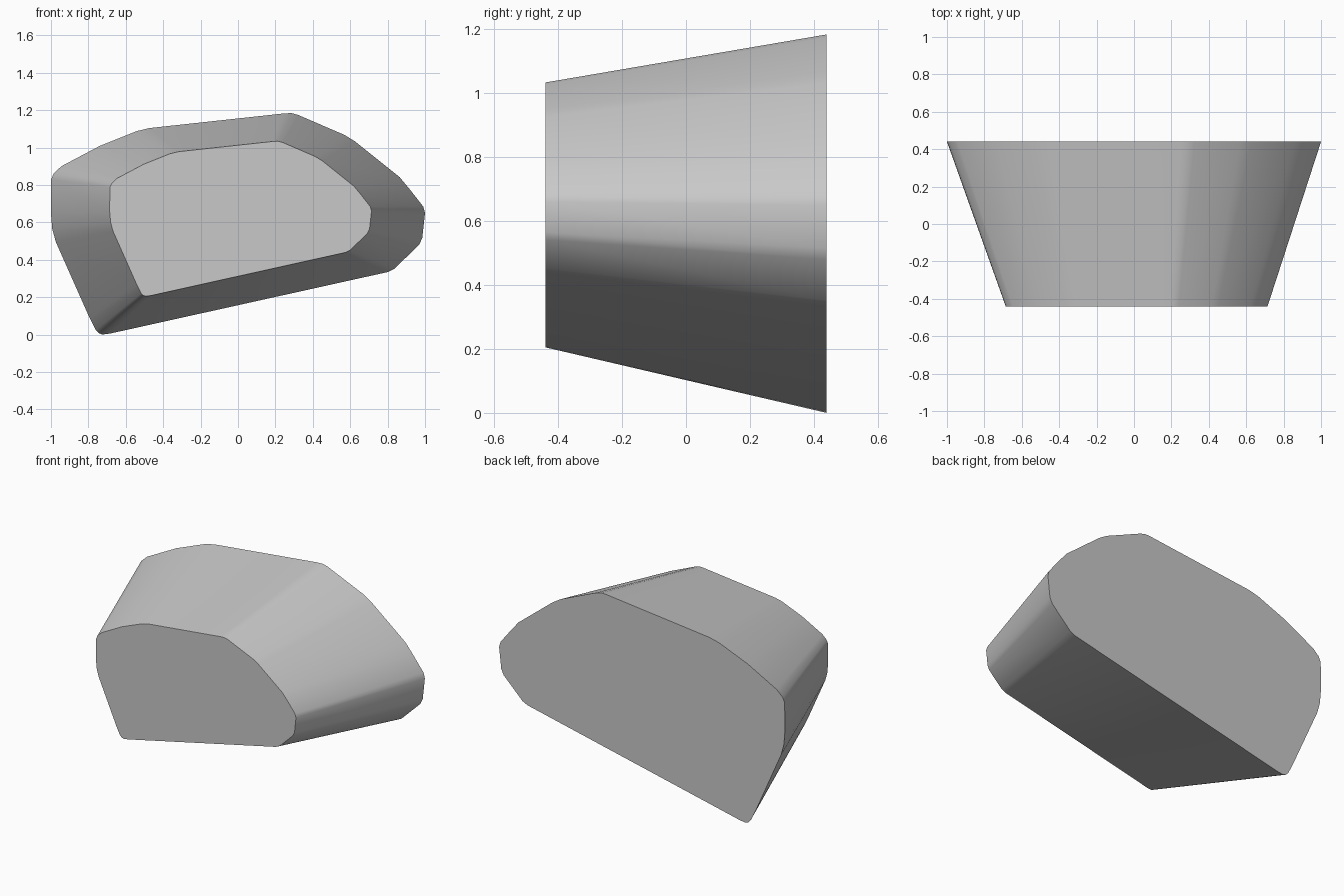
import bpy
import bmesh

if "Cube" in bpy.data.objects:
    bpy.data.objects.remove(bpy.data.objects["Cube"])

# Rounded outline of the wide back end (x, z), running around the part
OUTLINE = [
    (-0.725, 0.0), (-0.685, 0.005), (0.80, 0.334), (0.837, 0.352),
    (0.968, 0.48), (0.985, 0.515), (1.0, 0.65), (0.99, 0.685),
    (0.917, 0.778), (0.864, 0.842), (0.625, 1.033), (0.57, 1.067),
    (0.322, 1.174), (0.285, 1.184), (0.245, 1.182), (-0.473, 1.104),
    (-0.54, 1.088), (-0.74, 1.008), (-0.944, 0.90), (-0.985, 0.862),
    (-0.999, 0.83), (-1.0, 0.645), (-0.993, 0.564), (-0.974, 0.495),
    (-0.794, 0.09), (-0.76, 0.023), (-0.744, 0.007),
]
HALF_DEPTH = 0.44
TAPER = 0.70          # front end relative to back end
SHIFT = (0.014, 0.205)

grey = bpy.data.materials.new("stone grey")
grey.diffuse_color = (0.58, 0.58, 0.58, 1)
grey.use_nodes = True
grey.node_tree.nodes["Principled BSDF"].inputs["Base Color"].default_value = grey.diffuse_color

# Tapered block: the outline lofted to a smaller copy at the front
bm = bmesh.new()
back = [bm.verts.new((x, HALF_DEPTH, z)) for x, z in OUTLINE]
front = [bm.verts.new((x * TAPER + SHIFT[0], -HALF_DEPTH, z * TAPER + SHIFT[1]))
         for x, z in OUTLINE]
bm.faces.new(back)
bm.faces.new(front)
n = len(OUTLINE)
for i in range(n):
    j = (i + 1) % n
    bm.faces.new((back[i], back[j], front[j], front[i]))
bmesh.ops.recalc_face_normals(bm, faces=bm.faces)

mesh = bpy.data.meshes.new("tapered_block")
bm.to_mesh(mesh)
bm.free()
mesh.materials.append(grey)
block = bpy.data.objects.new("tapered_block", mesh)
bpy.context.collection.objects.link(block)

# Soft rounded sides with crisp end rims
bpy.context.view_layer.objects.active = block
block.select_set(True)
bpy.ops.object.shade_smooth_by_angle(angle=0.6)
